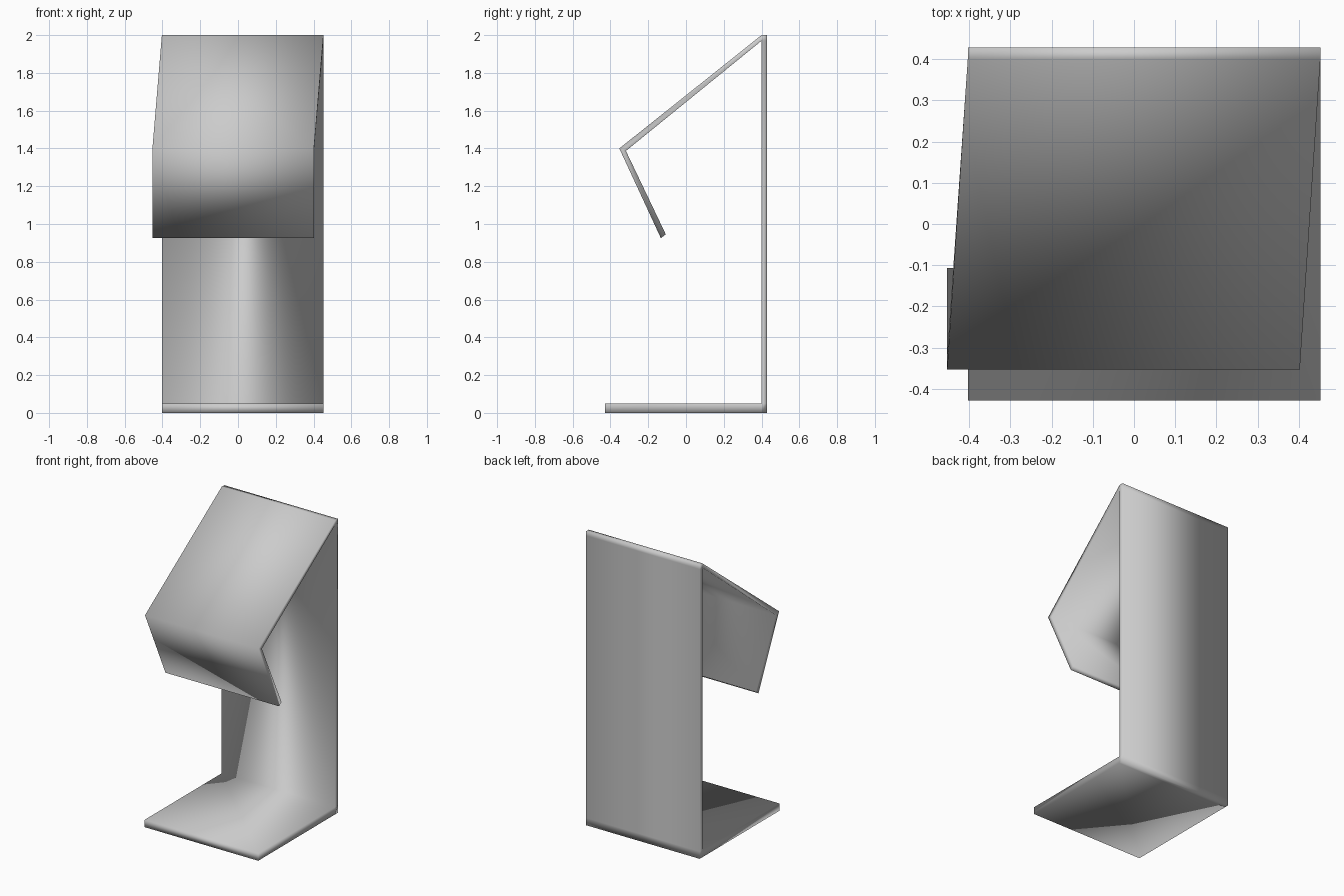
import bpy, bmesh

if "Cube" in bpy.data.objects:
    bpy.data.objects.remove(bpy.data.objects["Cube"])

WIDTH = 0.855
LEFT, LEAN = -0.403, -0.05   # left edge, sideways drift of the folded hood

# Side profile (y, z, x shift) as one closed outline
profile = [
    (-0.428, 0, 0), (0.40, 0, 0), (0.428, 0, 0),               # underside
    (0.428, 0.05, 0), (0.428, 1.97, 0), (0.428, 2, 0),         # back
    (0.40, 2, 0), (-0.353, 1.40, LEAN),                        # hood top
    (-0.133, 0.925, LEAN), (-0.107, 0.945, LEAN),              # flap end
    (-0.318, 1.387, LEAN), (0.40, 1.97, 0),                    # hood inside
    (0.40, 0.05, 0), (-0.428, 0.05, 0),                        # panel front, base top
]
# Quads that fill the two side edges of the sheet
cells = [(0, 1, 12, 13), (1, 2, 3, 12), (12, 3, 4, 11),
         (11, 4, 5, 6), (11, 6, 7, 10), (10, 7, 8, 9)]

# Folded sheet: base, upright back, sloped hood and front flap
bm = bmesh.new()
left = [bm.verts.new((LEFT + s, y, z)) for y, z, s in profile]
right = [bm.verts.new((LEFT + WIDTH + s, y, z)) for y, z, s in profile]
n = len(profile)
for i in range(n):
    j = (i + 1) % n
    bm.faces.new((left[i], left[j], right[j], right[i]))
for cell in cells:
    bm.faces.new([right[i] for i in cell])
    bm.faces.new([left[i] for i in reversed(cell)])
bmesh.ops.recalc_face_normals(bm, faces=bm.faces[:])

# The whole sheet is smooth shaded
for f in bm.faces:
    f.smooth = True
mesh = bpy.data.meshes.new("folded_stand")
bm.to_mesh(mesh)
bm.free()
bpy.context.collection.objects.link(bpy.data.objects.new("folded_stand", mesh))
